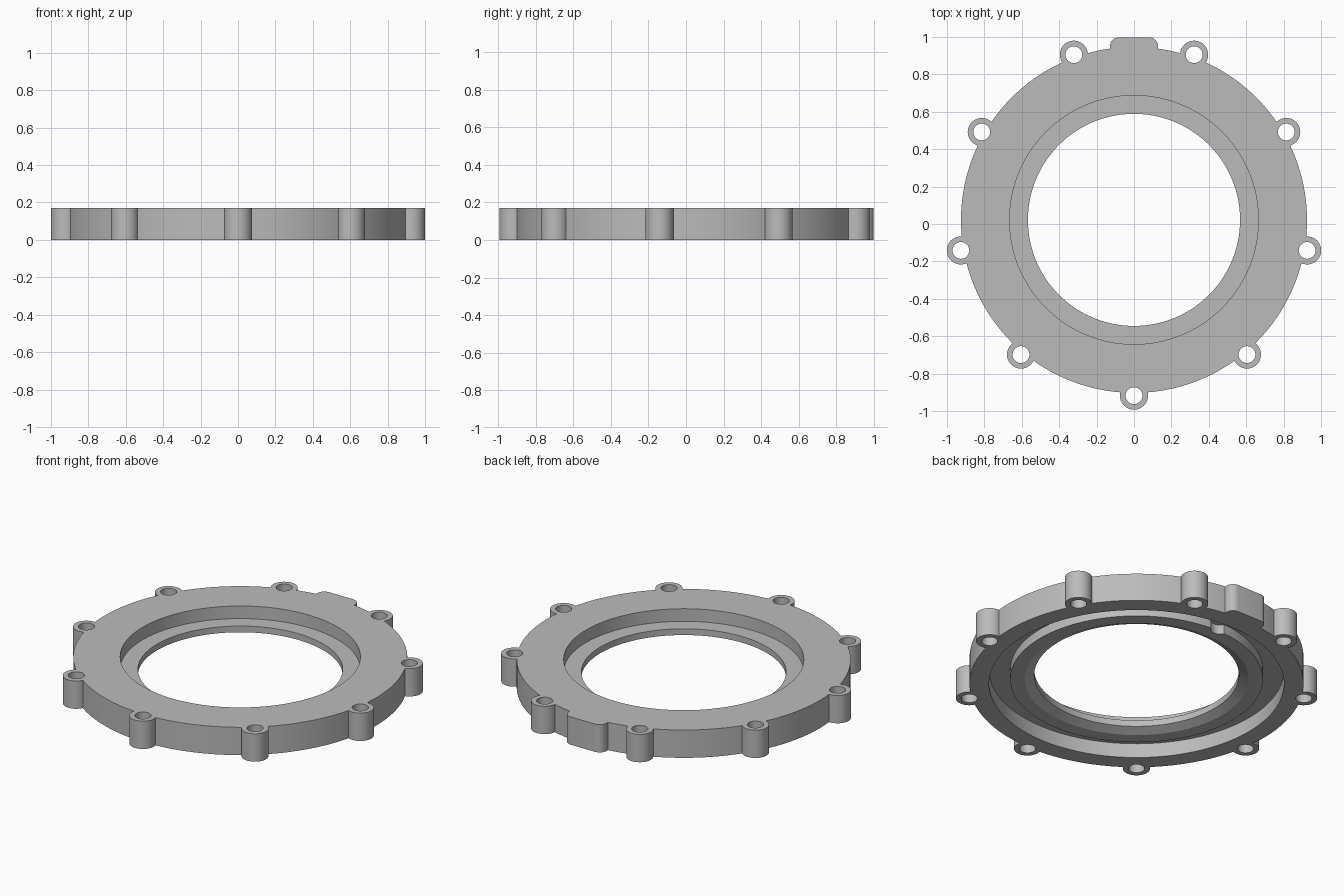
import bpy
import bmesh
from math import cos, sin, pi, radians
from mathutils import Vector

default = bpy.data.objects.get("Cube")
if default:
    bpy.data.objects.remove(default)

HEIGHT = 0.17
CENTRE = Vector((0, 0.022, 0))
BOSS_RADIUS = 0.94      # radius of the bolt circle
BOSS_COUNT = 9

grey = bpy.data.materials.new("plain_grey")
grey.use_nodes = True
colour = (0.5, 0.5, 0.5, 1)
grey.diffuse_color = colour
grey.node_tree.nodes["Principled BSDF"].inputs["Base Color"].default_value = colour


def make_object(name, bm):
    bmesh.ops.recalc_face_normals(bm, faces=bm.faces)
    mesh = bpy.data.meshes.new(name)
    bm.to_mesh(mesh)
    bm.free()
    mesh.materials.append(grey)
    obj = bpy.data.objects.new(name, mesh)
    bpy.context.collection.objects.link(obj)
    return obj


def prism(bm, outline, z0, z1):
    """Extrude a flat outline of (x, y) points from z0 to z1."""
    face = bm.faces.new([bm.verts.new((x, y, z0)) for x, y in outline])
    top = bmesh.ops.extrude_face_region(bm, geom=[face])["geom"]
    verts = [v for v in top if isinstance(v, bmesh.types.BMVert)]
    bmesh.ops.translate(bm, verts=verts, vec=(0, 0, z1 - z0))


def circle(x, y, r, n=40):
    return [(x + r * cos(2 * pi * i / n), y + r * sin(2 * pi * i / n)) for i in range(n)]


def bolt_points():
    for i in range(BOSS_COUNT):
        a = radians(-90) + 2 * pi * i / BOSS_COUNT
        yield CENTRE.x + BOSS_RADIUS * cos(a), CENTRE.y + BOSS_RADIUS * sin(a)


def boolean(target, other, operation):
    mod = target.modifiers.new(operation.lower(), "BOOLEAN")
    mod.object = other
    mod.operation = operation
    mod.solver = "EXACT"
    bpy.context.view_layer.objects.active = target
    bpy.ops.object.modifier_apply(modifier=mod.name)
    bpy.data.objects.remove(other)


# Ring body: stepped bore above, groove and collar below
profile = [(0.925, 0), (0.925, HEIGHT), (0.665, HEIGHT), (0.665, 0.093),
           (0.567, 0.093), (0.567, 0.055), (0.62, 0.03), (0.70, 0.03),
           (0.70, 0.088), (0.817, 0.088), (0.817, 0)]
bm = bmesh.new()
steps = 160
rings = []
for i in range(steps):
    a = 2 * pi * i / steps
    rings.append([bm.verts.new(CENTRE + Vector((r * cos(a), r * sin(a), z))) for r, z in profile])
for i in range(steps):
    here, after = rings[i], rings[(i + 1) % steps]
    for j in range(len(profile)):
        k = (j + 1) % len(profile)
        bm.faces.new((here[j], after[j], after[k], here[k]))
body = make_object("flange_ring", bm)

# Bolt bosses and the rounded tab at the back
bm = bmesh.new()
for x, y in bolt_points():
    prism(bm, circle(x, y, 0.075), 0, HEIGHT)
half, tip, corner = 0.128, 0.997, 0.045
right = [(half, 0.88)]
for i in range(9):
    a = pi / 2 * i / 8
    right.append((half - corner + corner * cos(a), tip - corner + corner * sin(a)))
prism(bm, right + [(-x, y) for x, y in reversed(right)], 0, HEIGHT)
boolean(body, make_object("bosses_and_tab", bm), "UNION")

# Bolt holes, and the small round notch in the collar beside the tab
bm = bmesh.new()
for x, y in bolt_points():
    prism(bm, circle(x, y, 0.045, 32), -0.1, HEIGHT + 0.1)
prism(bm, circle(0, CENTRE.y + 0.72, 0.053, 32), -0.1, 0.0875)
boolean(body, make_object("hole_cutters", bm), "DIFFERENCE")

# Smooth round walls with crisp rims
bpy.ops.object.select_all(action="DESELECT")
body.select_set(True)
bpy.context.view_layer.objects.active = body
bpy.ops.object.shade_smooth_by_angle(angle=radians(24))
